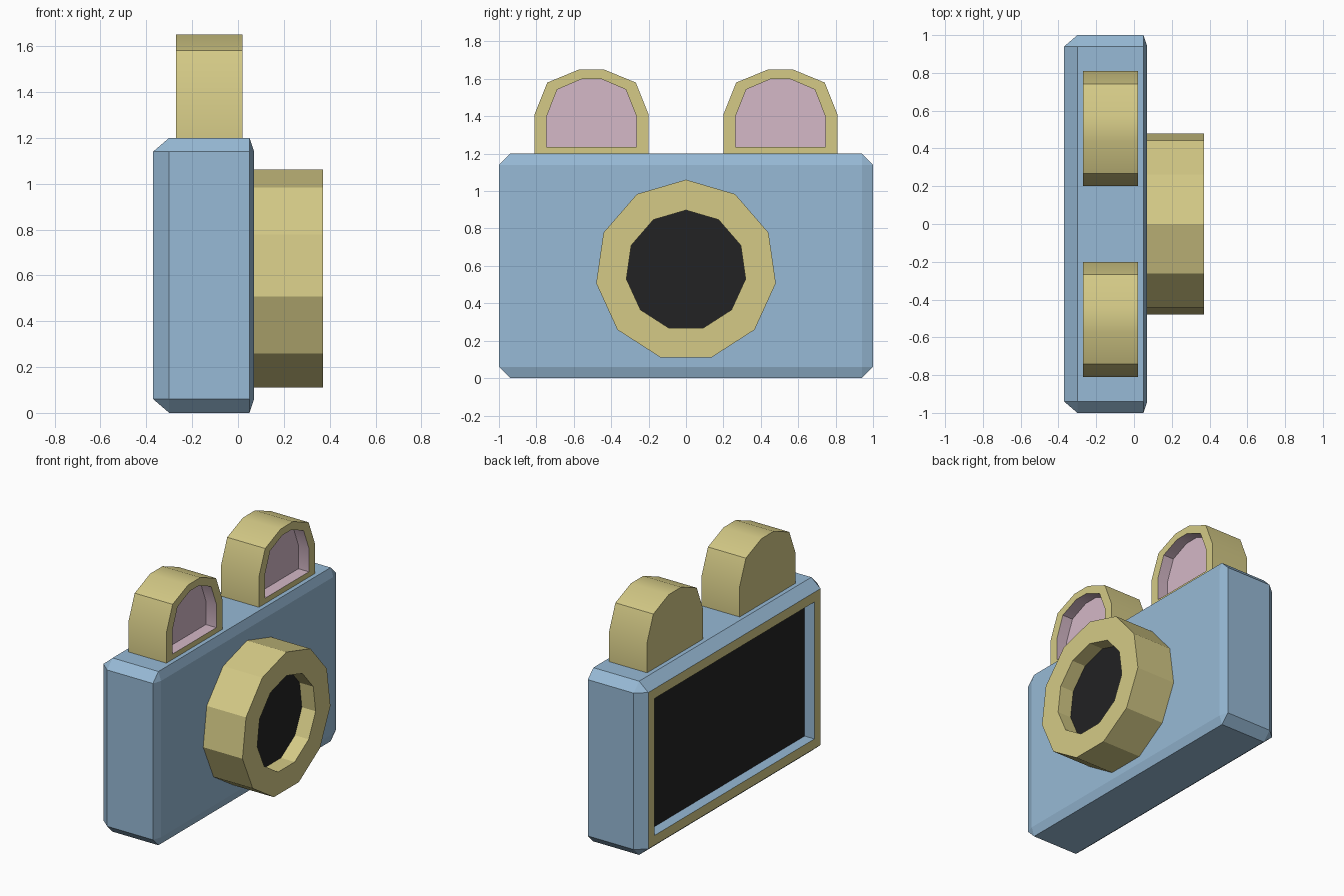
import bpy
import bmesh
from math import sin, cos, tau, radians

default = bpy.data.objects.get("Cube")
if default:
    bpy.data.objects.remove(default, do_unlink=True)


def material(name, rgb):
    mat = bpy.data.materials.new(name)
    mat.use_nodes = True
    mat.diffuse_color = (*rgb, 1)
    mat.node_tree.nodes["Principled BSDF"].inputs["Base Color"].default_value = (*rgb, 1)
    return mat


BLUE = material("soft blue", (0.31, 0.49, 0.67))
YELLOW = material("pale yellow", (0.66, 0.59, 0.24))
PINK = material("dusty pink", (0.66, 0.48, 0.57))
BLACK = material("dark glass", (0.016, 0.016, 0.017))


def loft(name, rings, bands, start, end, smooth=False):
    """Join (x, outline) rings along x; one material per band plus both caps."""
    mesh = bpy.data.meshes.new(name)
    slots = list(dict.fromkeys([start, *bands, end]))
    for mat in slots:
        mesh.materials.append(mat)
    bm = bmesh.new()
    loops = [[bm.verts.new((x, y, z)) for y, z in outline] for x, outline in rings]
    for a, b, mat in zip(loops, loops[1:], bands):
        for i in range(len(a)):
            face = bm.faces.new((a[i - 1], a[i], b[i], b[i - 1]))
            face.material_index = slots.index(mat)
    for ring, mat in ((loops[0], start), (loops[-1], end)):
        bm.faces.new(ring).material_index = slots.index(mat)
    bmesh.ops.remove_doubles(bm, verts=bm.verts[:], dist=0.0005)
    bmesh.ops.recalc_face_normals(bm, faces=bm.faces[:])
    bm.to_mesh(mesh)
    bm.free()
    obj = bpy.data.objects.new(name, mesh)
    bpy.context.collection.objects.link(obj)
    if smooth:
        bpy.ops.object.select_all(action='DESELECT')
        obj.select_set(True)
        bpy.context.view_layer.objects.active = obj
        bpy.ops.object.shade_smooth_by_angle(angle=radians(30))
    return obj


def body_outline(inset, cut=0.0):
    """Rectangle inset from the body limits, with cut corners."""
    w, h = 1 - inset, 0.6 - inset
    pts = []
    for sy, sz in ((1, 1), (-1, 1), (-1, -1), (1, -1)):
        pair = [(sy * w, 0.6 + sz * (h - cut)), (sy * (w - cut), 0.6 + sz * h)]
        pts += pair if sy * sz > 0 else pair[::-1]
    return pts


def polygon(radius, sides=11, z=0.576):
    return [(radius * sin(tau * i / sides), z + radius * cos(tau * i / sides))
            for i in range(sides)]


def arch(centre, half):
    """Symmetric outline from its right half, listed bottom to top."""
    return ([(centre + w, z) for w, z in half] +
            [(centre - w, z) for w, z in reversed(half)])


# Chamfered body with a framed, sunken screen on the back
loft("camera_body",
     [(0.07, body_outline(0.06)), (0.05, body_outline(0, 0.06)),
      (-0.30, body_outline(0, 0.06)), (-0.37, body_outline(0.06)),
      (-0.37, body_outline(0.127)), (-0.295, body_outline(0.127))],
     [BLUE, BLUE, BLUE, YELLOW, BLUE], BLUE, BLACK)

# Lens barrel with a sunken dark glass
loft("lens",
     [(0.065, polygon(0.485)), (0.37, polygon(0.485)),
      (0.37, polygon(0.322)), (0.265, polygon(0.322))],
     [YELLOW, YELLOW, YELLOW], YELLOW, BLACK)

# Two arched ears with hollow pink fronts
OUTER = [(0.305, 1.195), (0.305, 1.41), (0.237, 1.58), (0.067, 1.65)]
INNER = [(0.24, 1.237), (0.24, 1.40), (0.183, 1.543), (0.05, 1.60)]
for side, y in (("left", 0.505), ("right", -0.505)):
    loft(side + "_ear",
         [(-0.27, arch(y, OUTER)), (0.02, arch(y, OUTER)),
          (0.02, arch(y, INNER)), (-0.06, arch(y, INNER))],
         [YELLOW, YELLOW, PINK], YELLOW, PINK, smooth=True)
